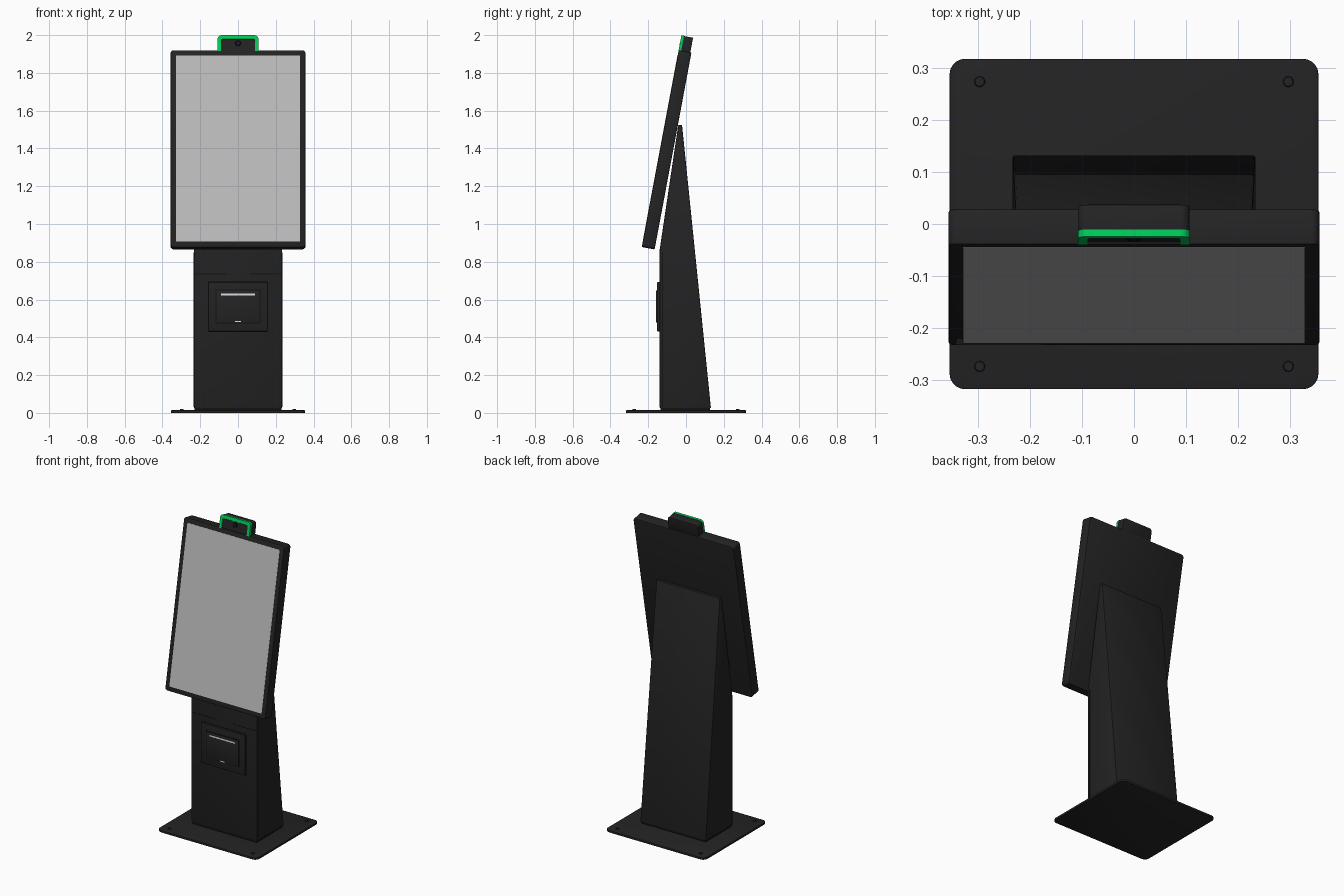
import bpy, bmesh, math
from mathutils import Matrix, Vector

if "Cube" in bpy.data.objects:
    bpy.data.objects.remove(bpy.data.objects["Cube"])


def material(name, rgb):
    m = bpy.data.materials.new(name)
    m.diffuse_color = (*rgb, 1)
    m.use_nodes = True
    m.node_tree.nodes["Principled BSDF"].inputs["Base Color"].default_value = m.diffuse_color
    return m


BLACK = material("charcoal", (0.017, 0.017, 0.017))
DARK = material("dark seam", (0.006, 0.006, 0.006))
GREY = material("screen grey", (0.50, 0.50, 0.50))
WHITE = material("slot white", (0.75, 0.75, 0.75))
GREEN = material("light green", (0.0, 0.60, 0.10))


def finish(name, bm, mat, matrix=None):
    bmesh.ops.recalc_face_normals(bm, faces=bm.faces)
    me = bpy.data.meshes.new(name)
    bm.to_mesh(me)
    bm.free()
    ob = bpy.data.objects.new(name, me)
    bpy.context.collection.objects.link(ob)
    me.materials.append(mat)
    if matrix:
        ob.matrix_world = matrix
    bpy.ops.object.select_all(action='DESELECT')
    ob.select_set(True)
    bpy.context.view_layer.objects.active = ob
    bpy.ops.object.shade_smooth_by_angle(angle=math.radians(35))
    return ob


def box(name, x, y, z, mat, matrix=None, round_axis=None, r=0.0, edge=0.0):
    """Box from (min, max) ranges; rounds edges along one axis, then softens the rest."""
    bm = bmesh.new()
    bmesh.ops.create_cube(bm, size=1)
    for v in bm.verts:
        v.co = Vector([lo + (hi - lo) * (c + 0.5) for c, (lo, hi) in zip(v.co, (x, y, z))])
    if r:
        es = [e for e in bm.edges
              if abs((e.verts[0].co - e.verts[1].co).normalized()[round_axis]) > 0.9]
        bmesh.ops.bevel(bm, geom=es, offset=r, segments=5, profile=0.5, affect='EDGES')
    if edge:
        es = [e for e in bm.edges if len(e.link_faces) == 2 and e.calc_face_angle() > 1]
        bmesh.ops.bevel(bm, geom=es, offset=edge, segments=2, profile=0.5, affect='EDGES')
    return finish(name, bm, mat, matrix)


def disc(name, centre, r, depth, mat, matrix=None, axis='Z', top=0.8):
    bm = bmesh.new()
    bmesh.ops.create_cone(bm, cap_ends=True, segments=20, radius1=r, radius2=r * top, depth=depth)
    if axis == 'Y':
        bmesh.ops.rotate(bm, verts=bm.verts, matrix=Matrix.Rotation(math.pi / 2, 3, 'X'))
    bmesh.ops.translate(bm, verts=bm.verts, vec=centre)
    return finish(name, bm, mat, matrix)


# Floor plate and its screws
box("base_plate", (-0.355, 0.355), (-0.318, 0.318), (0, 0.014), BLACK, None, 2, 0.03, 0.002)
for sx in (-1, 1):
    for sy in (-0.274, 0.274):
        disc("base_screw", (sx * 0.297, sy, 0.016), 0.011, 0.008, BLACK)

# Wedge column extruded from its side profile, slightly narrower at the top
bm = bmesh.new()
profile = [(-0.14, 0.026), (-0.14, 0.86), (-0.041, 1.525), (-0.021, 1.525), (0.132, 0.026)]
rings = [[bm.verts.new((s * (0.226 if z > 1.5 else 0.234), y, z)) for y, z in profile]
         for s in (-1, 1)]
bm.faces.new(rings[0])
bm.faces.new(rings[1])
for i in range(5):
    j = (i + 1) % 5
    bm.faces.new((rings[0][i], rings[0][j], rings[1][j], rings[1][i]))
bmesh.ops.recalc_face_normals(bm, faces=bm.faces)
bmesh.ops.bevel(bm, geom=bm.edges[:], offset=0.004, segments=2, profile=0.5, affect='EDGES')
finish("column", bm, BLACK)
box("column_foot", (-0.229, 0.229), (-0.136, 0.128), (0.012, 0.03), DARK)

# Seams on the column front
for s in (-1, 1):
    a, b = sorted((s * 0.06, s * 0.232))
    box("panel_seam", (a, b), (-0.1408, -0.138), (0.732, 0.737), DARK)
    c = s * 0.2345
    box("side_seam", (c - 0.0007, c + 0.0007), (-0.126, -0.123), (0.03, 0.85), DARK)

# Receipt printer: outer housing, seam, inner door, slots
box("printer_housing", (-0.157, 0.157), (-0.154, -0.135), (0.432, 0.692), BLACK, None, 1, 0.004, 0.003)
box("printer_outline", (-0.16, 0.16), (-0.1408, -0.138), (0.429, 0.695), DARK)
box("door_outline", (-0.119, 0.119), (-0.1545, -0.15), (0.474, 0.652), DARK)
box("printer_door", (-0.115, 0.115), (-0.159, -0.15), (0.478, 0.648), BLACK, None, None, 0, 0.002)
box("paper_slot", (-0.09, 0.09), (-0.1598, -0.155), (0.622, 0.631), WHITE)
box("status_light", (-0.015, 0.015), (-0.1598, -0.155), (0.480, 0.486), WHITE)

# Tilted display: local y = 0 is the front face, local z runs up the panel
TILT = Matrix.Translation((0, -0.234, 0.878)) @ Matrix.Rotation(math.radians(-10.6), 4, 'X')
box("display_housing", (-0.357, 0.357), (0, 0.069), (0, 1.06), BLACK, TILT, 1, 0.016, 0.004)
box("screen", (-0.329, 0.329), (-0.001, 0.003), (0.029, 1.031), GREY, TILT)

# Camera module on the top edge
box("camera_body", (-0.107, 0.107), (0.012, 0.063), (1.05, 1.139), BLACK, TILT, 1, 0.018, 0.002)
box("camera_face", (-0.09, 0.09), (0.004, 0.02), (1.05, 1.118), BLACK, TILT, 1, 0.008)
disc("camera_lens_ring", (0, 0.003, 1.098), 0.016, 0.004, DARK, TILT, 'Y')
disc("camera_lens", (0, 0.001, 1.098), 0.009, 0.003, BLACK, TILT, 'Y')


# Green light: arch-shaped band around the camera front
def arch(half, top, r):
    pts = [(-half, 1.055)]
    for cx, start in ((-half + r, 180), (half - r, 90)):
        for k in range(6):
            a = math.radians(start - 18 * k)
            pts.append((cx + r * math.cos(a), top - r + r * math.sin(a)))
    return pts + [(half, 1.055)]


bm = bmesh.new()
outer, inner = arch(0.108, 1.141, 0.02), arch(0.089, 1.120, 0.008)
loops = [[bm.verts.new((x, y, z)) for x, z in pts]
         for pts, y in ((outer, 0.0), (inner, 0.0), (inner, 0.014), (outer, 0.014))]
for a in range(4):
    p, q = loops[a], loops[(a + 1) % 4]
    for i in range(len(outer) - 1):
        bm.faces.new((p[i], p[i + 1], q[i + 1], q[i]))
for i in (0, -1):
    bm.faces.new([lp[i] for lp in loops])
finish("camera_light", bm, GREEN, TILT)
